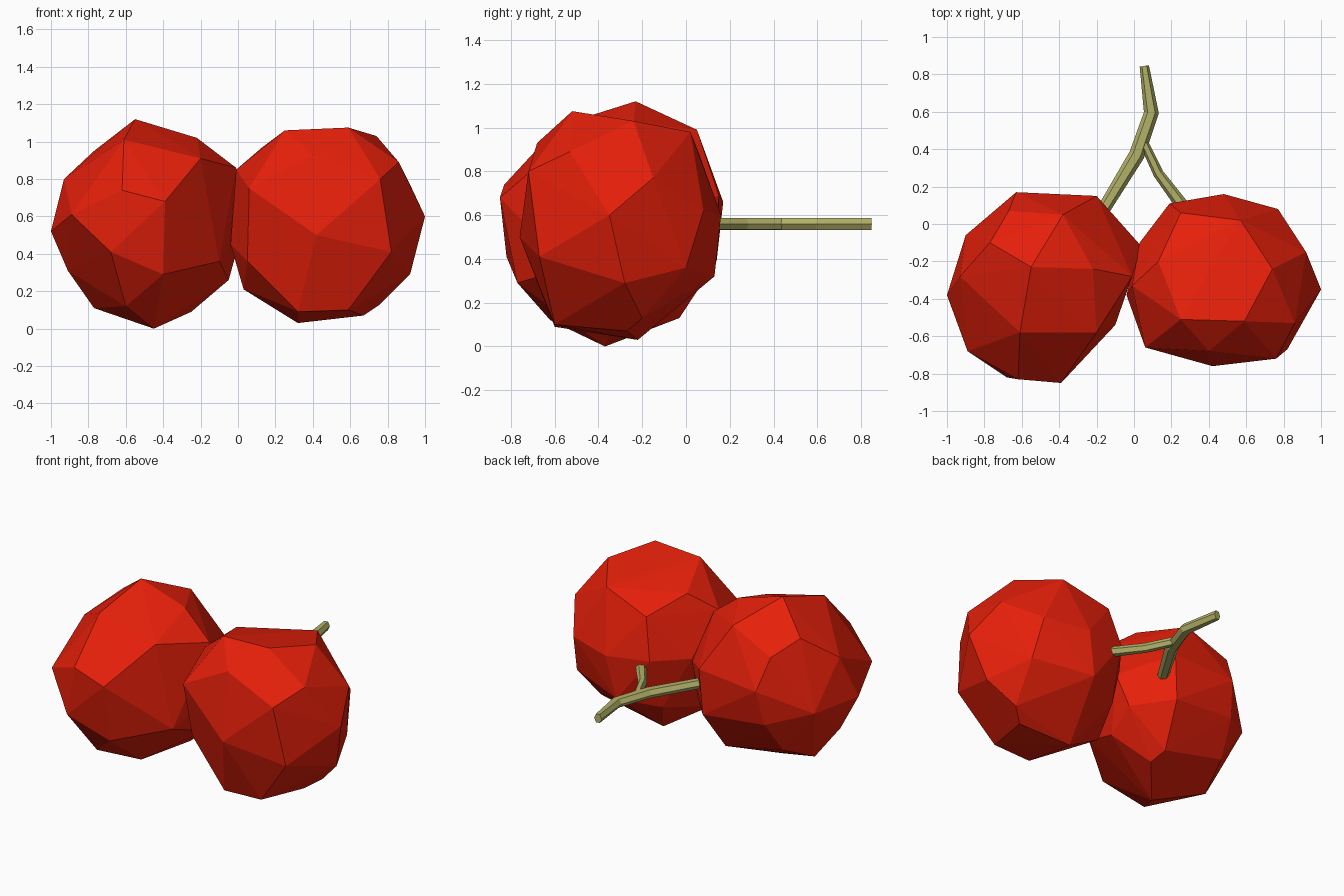
import bpy, bmesh, math
from mathutils import Vector

if "Cube" in bpy.data.objects:
    bpy.data.objects.remove(bpy.data.objects["Cube"])


def material(name, rgb):
    m = bpy.data.materials.new(name)
    m.diffuse_color = (*rgb, 1)
    m.use_nodes = True
    m.node_tree.nodes["Principled BSDF"].inputs["Base Color"].default_value = m.diffuse_color
    return m


red = material("cherry red", (0.79, 0.014, 0.003))
olive = material("stem olive", (0.45, 0.44, 0.14))


def finish(bm, name, mat):
    bmesh.ops.recalc_face_normals(bm, faces=bm.faces)
    mesh = bpy.data.meshes.new(name)
    bm.to_mesh(mesh)
    bm.free()
    mesh.materials.append(mat)
    obj = bpy.data.objects.new(name, mesh)
    bpy.context.collection.objects.link(obj)
    return obj


# Fruit: irregular faceted ball, the hull around its few corner points
def cherry(name, corners):
    bm = bmesh.new()
    for p in corners:
        bm.verts.new(p)
    hull = bmesh.ops.convex_hull(bm, input=bm.verts)
    loose = [v for v in hull["geom_interior"] if isinstance(v, bmesh.types.BMVert)]
    bmesh.ops.delete(bm, geom=loose, context='VERTS')
    finish(bm, name, red)


cherry("left_cherry", [
    # crown
    (-.55, -.23, 1.12), (-.61, -.58, 1.01), (-.22, -.24, 1.02), (-.77, -.10, .95),
    (-.38, .05, .99), (-.20, -.58, .91), (-.67, .07, .86),
    # front
    (-.39, -.85, .68), (-.40, -.77, .29), (-.68, -.82, .41), (-.62, -.83, .74),
    # sides
    (-1.0, -.38, .52), (-.93, -.28, .80), (-.89, -.68, .61), (-.90, -.06, .50),
    (-.91, -.32, .31), (-.10, -.54, .36), (-.01, -.28, .86), (.04, -.12, .58),
    (-.05, -.27, .26), (-.03, -.08, .37),
    # back and base
    (-.63, .17, .66), (-.20, .15, .69), (-.66, .12, .43), (-.22, .14, .39),
    (-.70, -.02, .22), (-.27, -.03, .13),
    (-.45, -.37, 0), (-.77, -.25, .11), (-.60, -.62, .12), (-.25, -.14, .09)])

cherry("right_cherry", [
    # front
    (.42, -.76, .50), (.40, -.68, .93), (.06, -.66, .75), (.76, -.72, .80),
    (.82, -.67, .41), (.59, -.60, .10), (.32, -.60, .09), (.05, -.55, .36),
    # crown
    (.59, -.52, 1.075), (.25, -.51, 1.06), (.74, -.24, 1.03), (.13, -.20, .97),
    (.57, .02, .98), (.25, .06, .88),
    # sides
    (.86, -.53, .89), (1.0, -.35, .60), (.92, -.15, .77), (.92, -.28, .29),
    (-.04, -.38, .45), (-.01, -.33, .85), (.03, -.10, .60), (.03, -.30, .21),
    # back and base
    (.48, .16, .60), (.77, .08, .62), (.19, .11, .62), (.42, .13, .32),
    (.80, 0, .36), (.17, 0, .28), (.76, -.20, .13), (.32, -.22, .03), (.67, -.27, .07)])


# Stem: six-sided tube lying in a level plane, given (x, y, half width)
def stem(name, path, z=0.56, half_height=0.028, sides=6):
    bm = bmesh.new()
    pts = [Vector((x, y, z)) for x, y, _ in path]
    rings = []
    for i, p in enumerate(pts):
        along = (pts[min(i + 1, len(pts) - 1)] - pts[max(i - 1, 0)]).normalized()
        across = Vector((along.y, -along.x, 0))
        h = half_height / math.sin(math.pi / 3)
        rings.append([bm.verts.new(p + across * path[i][2] * math.cos(a)
                                   + Vector((0, 0, h * math.sin(a))))
                      for a in (2 * math.pi * k / sides for k in range(sides))])
    for r, s in zip(rings, rings[1:]):
        for k in range(sides):
            n = (k + 1) % sides
            bm.faces.new((r[k], r[n], s[n], s[k]))
    bm.faces.new(rings[0])
    bm.faces.new(rings[-1])
    finish(bm, name, olive)


stem("main_stem", [(-0.18, 0.05, 0.034), (0.015, 0.37, 0.042),
                   (0.093, 0.595, 0.040), (0.055, 0.845, 0.025)])
stem("side_stem", [(0.28, 0.07, 0.036), (0.13, 0.27, 0.028), (0.055, 0.43, 0.024)],
     half_height=0.026)
